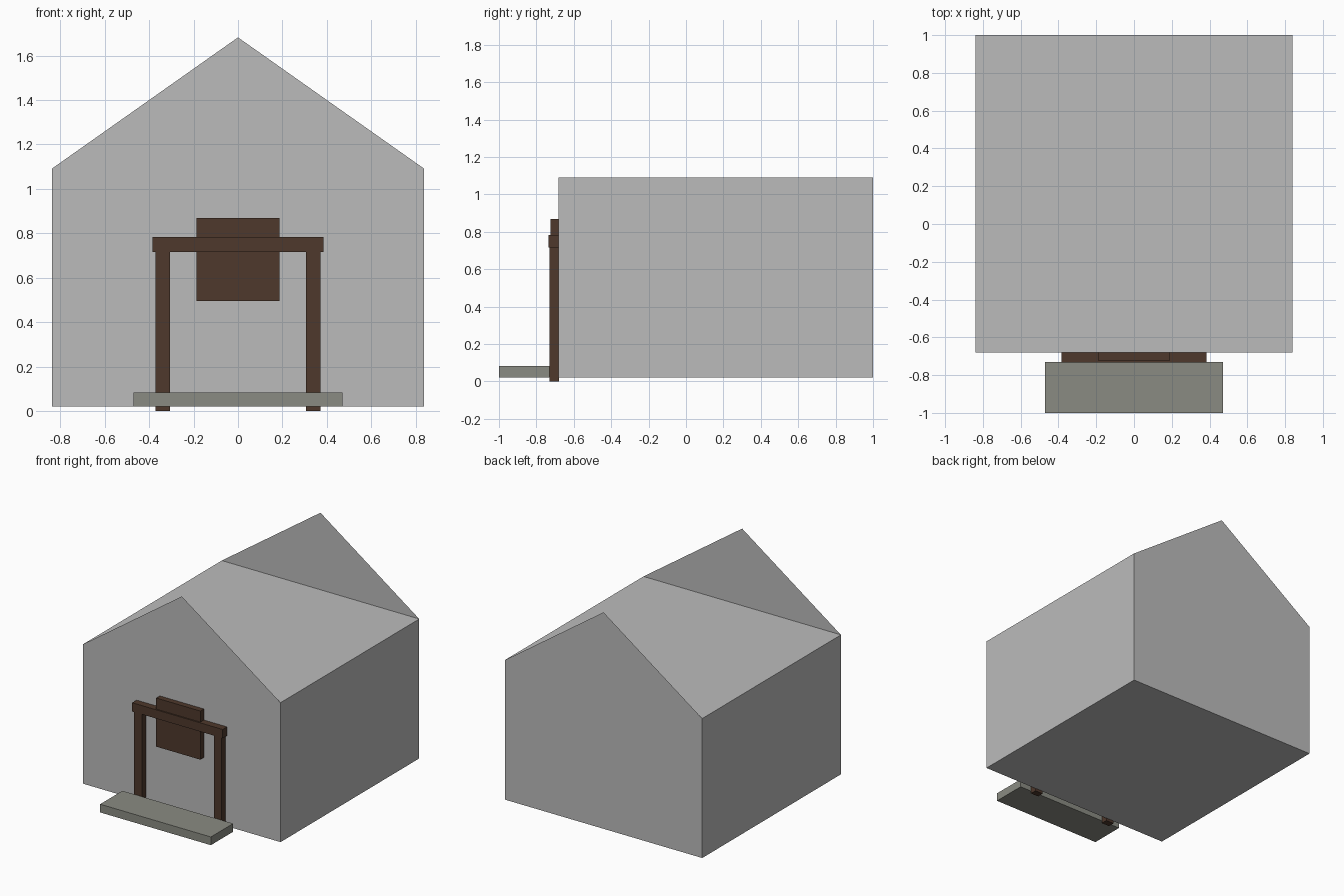
import bpy, bmesh

if "Cube" in bpy.data.objects:
    bpy.data.objects.remove(bpy.data.objects["Cube"])


def material(name, rgb):
    m = bpy.data.materials.new(name)
    m.diffuse_color = (*rgb, 1)
    m.use_nodes = True
    m.node_tree.nodes["Principled BSDF"].inputs["Base Color"].default_value = m.diffuse_color
    return m


PLASTER = material("grey plaster", (0.50, 0.50, 0.50))
TIMBER = material("dark timber", (0.077, 0.040, 0.025))
STONE = material("grey stone", (0.255, 0.26, 0.225))


def finish(name, bm, mat):
    mesh = bpy.data.meshes.new(name)
    bm.to_mesh(mesh)
    bm.free()
    mesh.materials.append(mat)
    obj = bpy.data.objects.new(name, mesh)
    bpy.context.collection.objects.link(obj)
    return obj


def box(name, lo, hi, mat):
    bm = bmesh.new()
    bmesh.ops.create_cube(bm, size=1)
    for v in bm.verts:
        v.co = [hi[i] if v.co[i] > 0 else lo[i] for i in range(3)]
    return finish(name, bm, mat)


# House shell: pentagon gable walls standing above a flat top
W, FRONT, BACK, BASE, EAVE, PEAK = 0.838, -0.681, 1.0, 0.021, 1.091, 1.682
profile = [(-W, BASE), (W, BASE), (W, EAVE), (0, PEAK), (-W, EAVE)]
bm = bmesh.new()
front = [bm.verts.new((x, FRONT, z)) for x, z in profile]
back = [bm.verts.new((x, BACK, z)) for x, z in profile]
bm.faces.new(front)
bm.faces.new(back[::-1])
for a, b in ((0, 1), (1, 2), (2, 4), (4, 0)):   # floor, side, top, side
    bm.faces.new((front[b], front[a], back[a], back[b]))
finish("house_shell", bm, PLASTER)

# Doorway frame
for side, x0, x1 in (("left", -0.372, -0.305), ("right", 0.305, 0.372)):
    box(side + "_door_post", (x0, -0.729, 0), (x1, -0.678, 0.72), TIMBER)
box("door_lintel", (-0.384, -0.734, 0.717), (0.384, -0.679, 0.784), TIMBER)

# Board hung across the lintel
box("hanging_board", (-0.187, -0.724, 0.496), (0.187, -0.680, 0.869), TIMBER)

# Front step
box("front_step", (-0.47, -1.0, 0.021), (0.47, -0.731, 0.084), STONE)
